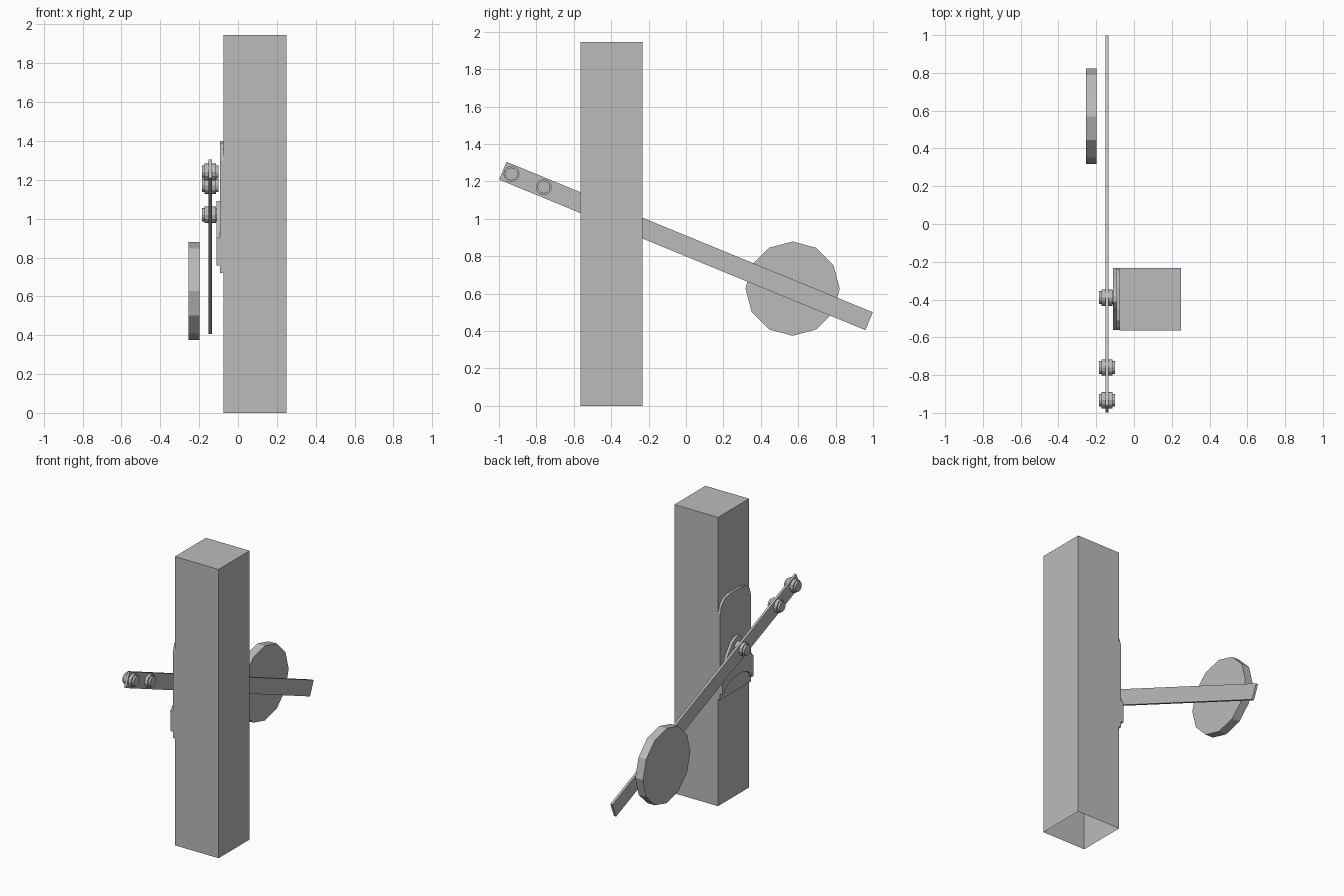
import bpy, bmesh, math
from mathutils import Matrix

if "Cube" in bpy.data.objects:
    bpy.data.objects.remove(bpy.data.objects["Cube"])

grey = bpy.data.materials.new("plain grey")
grey.use_nodes = True
grey.diffuse_color = (0.5, 0.5, 0.5, 1)
grey.node_tree.nodes["Principled BSDF"].inputs["Base Color"].default_value = (0.5, 0.5, 0.5, 1)


def finish(name, bm):
    bmesh.ops.recalc_face_normals(bm, faces=bm.faces)
    mesh = bpy.data.meshes.new(name)
    bm.to_mesh(mesh)
    bm.free()
    mesh.materials.append(grey)
    obj = bpy.data.objects.new(name, mesh)
    bpy.context.collection.objects.link(obj)
    return obj


def box(name, size, centre, tilt=0, open_bottom=False):
    bm = bmesh.new()
    bmesh.ops.create_cube(bm, size=1)
    if open_bottom:
        low = [f for f in bm.faces if f.normal.z < -0.9]
        bmesh.ops.delete(bm, geom=low, context='FACES_ONLY')
    place = Matrix.Translation(centre) @ Matrix.Rotation(tilt, 4, 'X') @ Matrix.Diagonal((*size, 1))
    bm.transform(place)
    return finish(name, bm)


def plate(name, outline, x0, x1):
    """Extrude a (y, z) outline from x0 to x1."""
    bm = bmesh.new()
    face = bm.faces.new([bm.verts.new((x0, y, z)) for y, z in outline])
    out = bmesh.ops.extrude_face_region(bm, geom=[face])
    for v in out["geom"]:
        if isinstance(v, bmesh.types.BMVert):
            v.co.x = x1
    return finish(name, bm)


def disc(name, y, z, radius, x0, x1, sides=12):
    ring = [(y + radius * math.cos(math.tau * i / sides),
             z + radius * math.sin(math.tau * i / sides)) for i in range(sides)]
    return plate(name, ring, x0, x1)


# Post, hollow at its foot
box("post", (0.325, 0.33, 1.945), (0.087, -0.398, 0.9725), open_bottom=True)

# Tilted arm and its counterweight
box("arm", (0.016, 2.117, 0.103), (-0.143, 0, 0.855), tilt=-math.atan2(0.805, 1.96))
disc("counterweight", 0.57, 0.627, 0.252, -0.255, -0.198)

# Backing plate with a rounded top
back = [(-0.233, 0.72), (-0.233, 1.3), (-0.248, 1.35), (-0.285, 1.385), (-0.34, 1.396),
        (-0.45, 1.396), (-0.51, 1.385), (-0.547, 1.35), (-0.562, 1.3), (-0.562, 0.72)]
plate("backing_plate", back, -0.075, -0.092)

# Pivot bracket: a peaked ear over an arched lower edge
ear = [(-0.233, 0.76), (-0.233, 0.9), (-0.285, 1.0), (-0.34, 1.07), (-0.38, 1.092),
       (-0.415, 1.092), (-0.445, 1.06), (-0.47, 1.0), (-0.562, 0.9), (-0.562, 0.76)]
arch = [(-0.398 - 0.145 * math.cos(a), 0.76 + 0.075 * math.sin(a))
        for a in (math.pi * i / 8 for i in range(9))]
plate("pivot_bracket", ear + arch, -0.09, -0.11)

# Bolts through the arm, with a washer and head on each side
for label, y, z in (("end", -0.933, 1.24), ("middle", -0.76, 1.17), ("pivot", -0.39, 1.02)):
    disc(label + "_bolt_heads", y, z, 0.034, -0.186, -0.1)
    for side, inner, outer in (("right", -0.149, -0.172), ("left", -0.137, -0.114)):
        disc(f"{label}_{side}_washer", y, z, 0.043, inner, outer)
